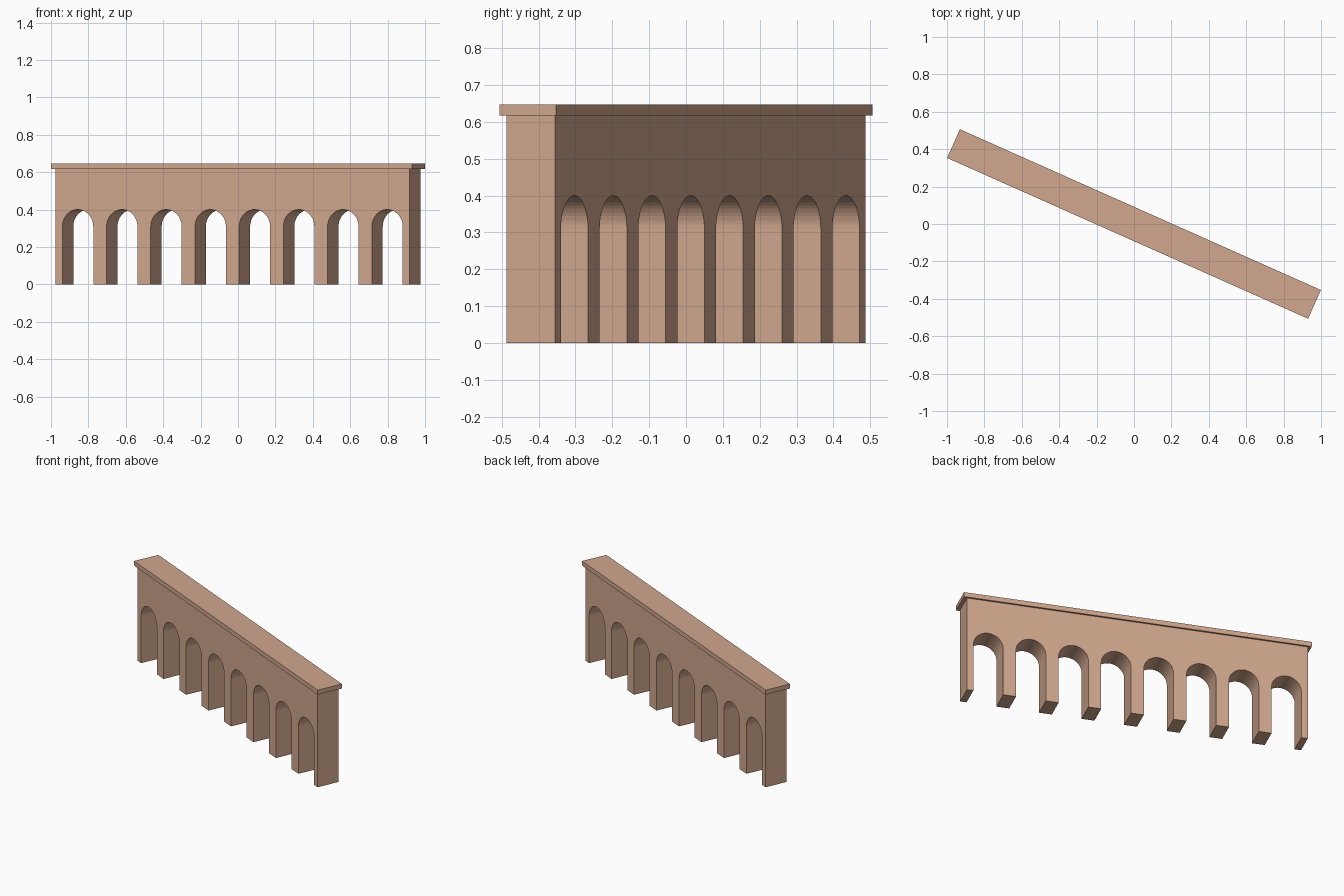
import bpy, bmesh
from math import pi, cos, sin, radians
from mathutils import Vector

if "Cube" in bpy.data.objects:
    bpy.data.objects.remove(bpy.data.objects["Cube"], do_unlink=True)

ANGLE = radians(-24)
LENGTH, DEPTH, WALL_TOP = 2.07, 0.144, 0.617
CAP_LENGTH, CAP_DEPTH, CAP_TOP = 2.113, 0.168, 0.647
BAYS, ARCH_TOP, SEGMENTS = 8, 0.40, 24
BAY = LENGTH / BAYS
RADIUS = BAY * 0.35
SPRING = ARCH_TOP - RADIUS

stone = bpy.data.materials.new("warm sandstone")
stone.use_nodes = True
stone.diffuse_color = (0.64, 0.39, 0.27, 1)
bsdf = stone.node_tree.nodes["Principled BSDF"]
bsdf.inputs["Base Color"].default_value = stone.diffuse_color
bsdf.inputs["Roughness"].default_value = 0.9


def extrude_profile(name, profile, depth):
    """Extrude an x-z outline along y, centred, and turn it to the bridge line."""
    bm = bmesh.new()
    face = bm.faces.new([bm.verts.new((x, -depth / 2, z)) for x, z in profile])
    result = bmesh.ops.extrude_face_region(bm, geom=[face])
    moved = [g for g in result["geom"] if isinstance(g, bmesh.types.BMVert)]
    bmesh.ops.translate(bm, verts=moved, vec=Vector((0, depth, 0)))
    bmesh.ops.recalc_face_normals(bm, faces=bm.faces)
    mesh = bpy.data.meshes.new(name)
    bm.to_mesh(mesh)
    bm.free()
    mesh.materials.append(stone)
    obj = bpy.data.objects.new(name, mesh)
    obj.rotation_euler.z = ANGLE
    bpy.context.collection.objects.link(obj)
    return obj


# Arcade wall: the outline runs along the ground, up and over each arch
half = LENGTH / 2
outline = [(-half, 0)]
for i in range(BAYS):
    centre = -half + (i + 0.5) * BAY
    outline.append((centre - RADIUS, 0))
    for k in range(SEGMENTS + 1):
        a = pi * (1 - k / SEGMENTS)
        outline.append((centre + RADIUS * cos(a), SPRING + RADIUS * sin(a)))
    outline.append((centre + RADIUS, 0))
outline += [(half, 0), (half, WALL_TOP), (-half, WALL_TOP)]
extrude_profile("arcade_wall", outline, DEPTH)

# Overhanging deck slab
cap = CAP_LENGTH / 2
extrude_profile("deck_slab", [(-cap, WALL_TOP), (cap, WALL_TOP),
                              (cap, CAP_TOP), (-cap, CAP_TOP)], CAP_DEPTH)
